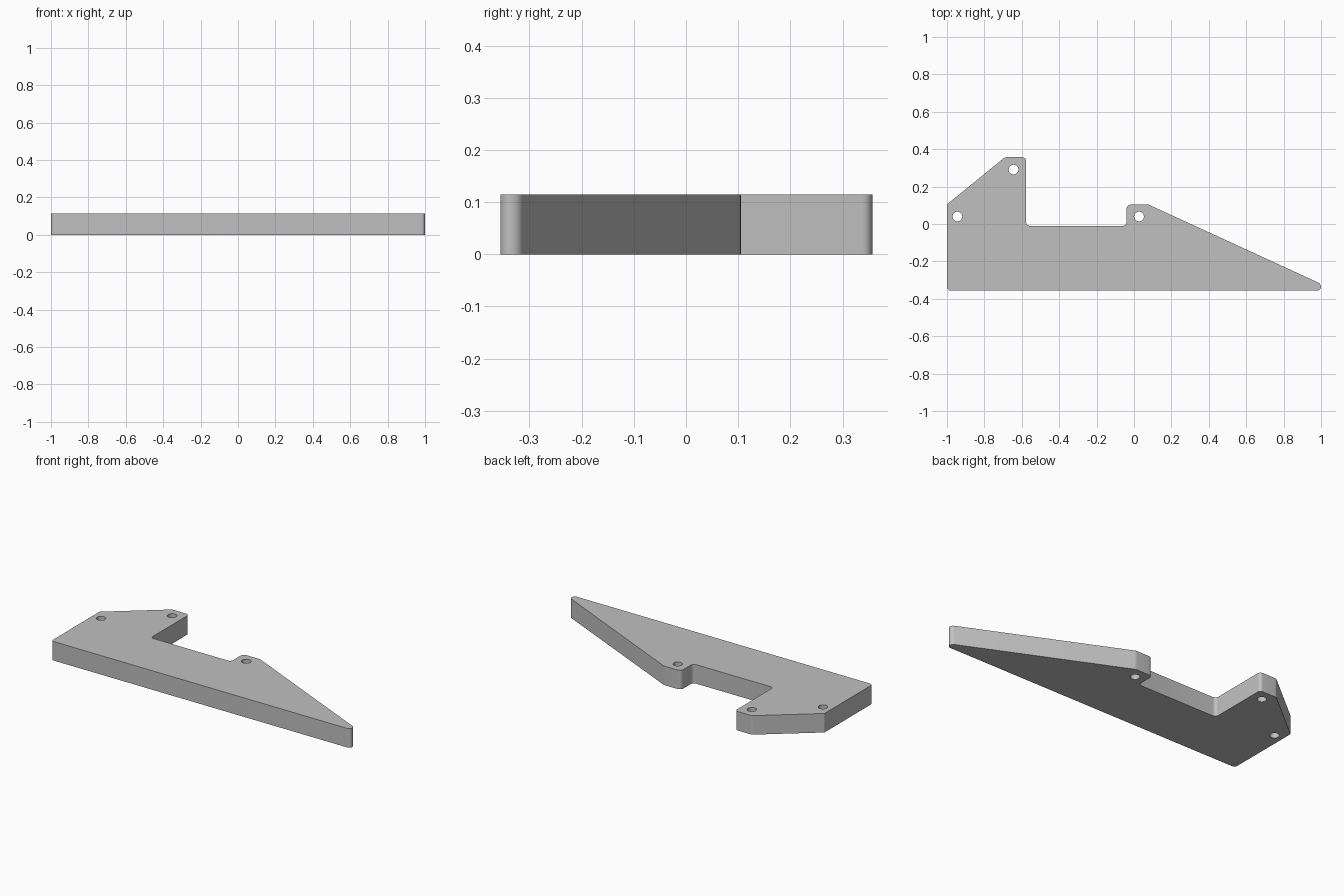
import bpy
import bmesh
import math
from mathutils import Vector

THICKNESS = 0.115
HOLE_RADIUS = 0.026

if "Cube" in bpy.data.objects:
    bpy.data.objects.remove(bpy.data.objects["Cube"], do_unlink=True)

# Plate outline, counter-clockwise: x, y, corner radius
OUTLINE = [
    (-1.0, -0.356, 0.02), (1.0, -0.356, 0.02), (1.0, -0.32, 0.025),
    (0.075, 0.105, 0.04), (-0.04, 0.105, 0.025), (-0.04, -0.01, 0.02),
    (-0.577, -0.01, 0.02), (-0.577, 0.357, 0.02), (-0.69, 0.357, 0.02),
    (-1.0, 0.105, 0.01),
]
HOLES = [(-0.644, 0.291), (-0.944, 0.04), (0.027, 0.04)]


def rounded(corners, steps=8):
    """Replace each corner with a circular arc tangent to both sides."""
    points = []
    for i, (x, y, radius) in enumerate(corners):
        corner = Vector((x, y))
        before = (Vector(corners[i - 1][:2]) - corner).normalized()
        after = (Vector(corners[(i + 1) % len(corners)][:2]) - corner).normalized()
        half = before.angle(after) / 2
        centre = corner + (before + after).normalized() * radius / math.sin(half)
        start = corner + before * radius / math.tan(half) - centre
        end = corner + after * radius / math.tan(half) - centre
        sweep = math.pi - 2 * half
        for k in range(steps + 1):
            t = k / steps
            arm = (start * math.sin((1 - t) * sweep) + end * math.sin(t * sweep)) / math.sin(sweep)
            points.append(centre + arm)
    return points


def circle(x, y, radius, sides=32):
    angles = [math.tau * k / sides for k in range(sides)]
    return [Vector((x + radius * math.cos(a), y + radius * math.sin(a))) for a in angles]


def add_loop(bm, points):
    verts = [bm.verts.new((p.x, p.y, 0)) for p in points]
    for i, vert in enumerate(verts):
        bm.edges.new((verts[i - 1], vert))


# Flat profile with screw holes, extruded to a plate
bm = bmesh.new()
add_loop(bm, rounded(OUTLINE))
for x, y in HOLES:
    add_loop(bm, circle(x, y, HOLE_RADIUS))
bmesh.ops.triangle_fill(bm, edges=bm.edges[:], use_beauty=True, normal=(0, 0, 1))
result = bmesh.ops.extrude_face_region(bm, geom=bm.faces[:], use_keep_orig=True)
top_verts = [g for g in result["geom"] if isinstance(g, bmesh.types.BMVert)]
bmesh.ops.translate(bm, verts=top_verts, vec=(0, 0, THICKNESS))
bmesh.ops.recalc_face_normals(bm, faces=bm.faces[:])
mesh = bpy.data.meshes.new("bracket_plate")
bm.to_mesh(mesh)
bm.free()

plate = bpy.data.objects.new("bracket_plate", mesh)
bpy.context.collection.objects.link(plate)

# Plain grey finish
grey = bpy.data.materials.new("plain_grey")
grey.use_nodes = True
colour = (0.53, 0.53, 0.53, 1)
grey.diffuse_color = colour
grey.node_tree.nodes["Principled BSDF"].inputs["Base Color"].default_value = colour
mesh.materials.append(grey)

# Smooth arcs, sharp rims
bpy.ops.object.select_all(action="DESELECT")
plate.select_set(True)
bpy.context.view_layer.objects.active = plate
bpy.ops.object.shade_smooth_by_angle(angle=math.radians(30))
